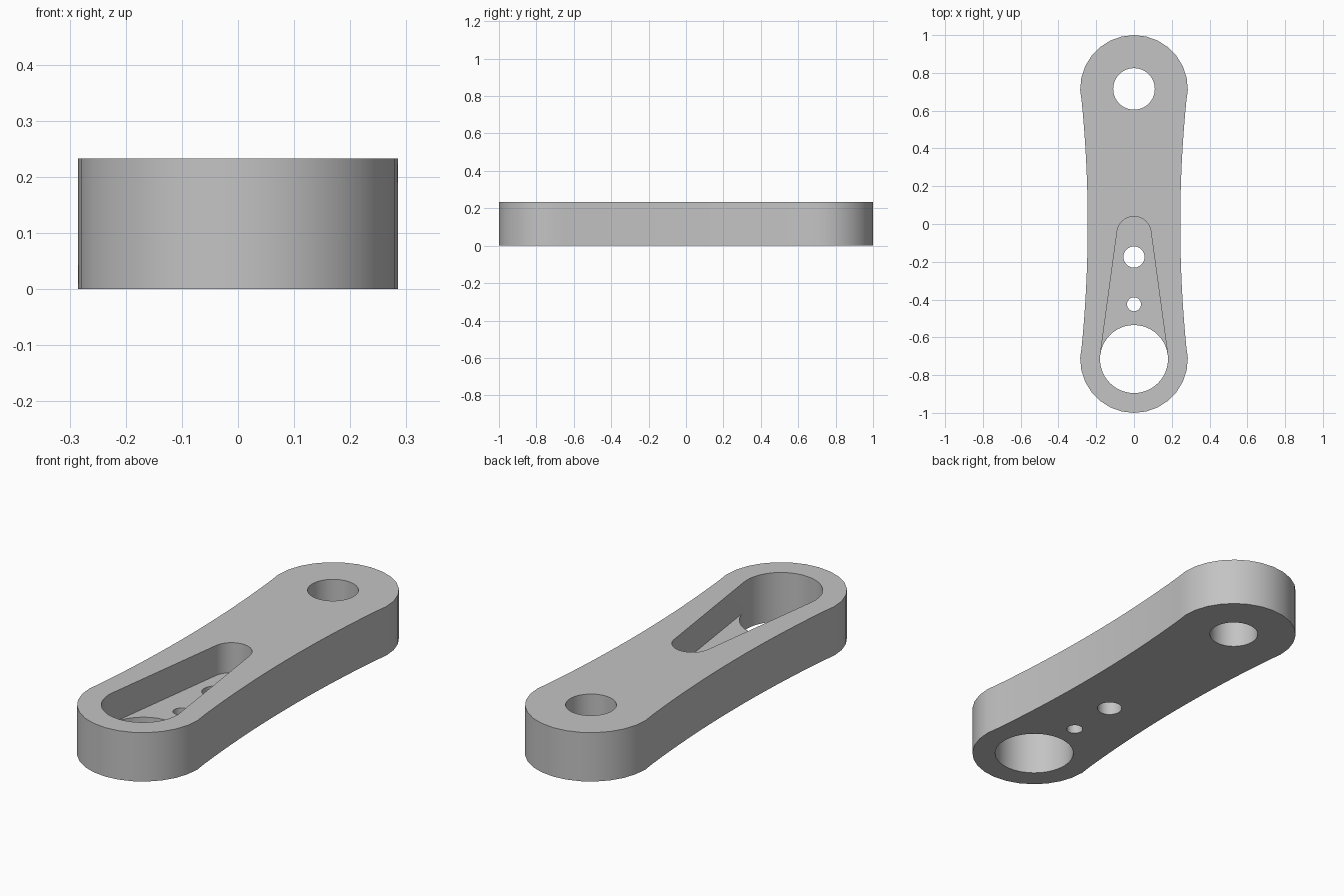
import bpy, bmesh, math

cube = bpy.data.objects.get("Cube")
if cube:
    bpy.data.objects.remove(cube)

HEIGHT, FLOOR = 0.233, 0.09      # top of the arm, floor of the pocket
END_Y, END_R, WAIST = 0.715, 0.285, 0.245


def arc(cy, r, start, end, steps):
    """Points on an arc centred on x = 0, angles in degrees."""
    angles = [math.radians(start + (end - start) * i / steps) for i in range(steps + 1)]
    return [(r * math.cos(a), cy + r * math.sin(a)) for a in angles]


def circle(cy, r, steps=48):
    return arc(cy, r, 0, 360, steps)[:-1]


def outline():
    """Two rounded ends joined by gently hollowed sides."""
    back = arc(END_Y, END_R, -14, 194, 16)
    x_end, y_end = back[0]
    side = []
    for i in range(1, 16):
        t = 1 - i / 8
        side.append((-(WAIST + (x_end - WAIST) * t * t), y_end * t))
    half = back + side
    other = [(-x, -y) for x, y in back + side]
    return half + other


def wall(bm, points, z0, z1):
    """Upright wall following a closed loop."""
    low = [bm.verts.new((x, y, z0)) for x, y in points]
    high = [bm.verts.new((x, y, z1)) for x, y in points]
    for i in range(len(points)):
        j = (i + 1) % len(points)
        bm.faces.new((low[i], low[j], high[j], high[i]))


bm = bmesh.new()
# Outer wall and plain bore
wall(bm, outline(), 0, HEIGHT)
wall(bm, circle(END_Y, 0.11), 0, HEIGHT)
# Tapered pocket, open into the large bore
pocket = arc(-0.05, 0.09, 7.5, 172.5, 22) + arc(-END_Y, 0.18, 172.5, 367.5, 26)
wall(bm, pocket, FLOOR, HEIGHT)
wall(bm, circle(-END_Y, 0.18), 0, FLOOR)
# Small holes through the pocket floor
wall(bm, circle(-0.175, 0.056), 0, FLOOR)
wall(bm, circle(-0.425, 0.037), 0, FLOOR)
bmesh.ops.remove_doubles(bm, verts=bm.verts[:], dist=0.0002)

# Flat faces: fill the open edges at each level
for z in (0, FLOOR, HEIGHT):
    rim = [e for e in bm.edges
           if e.is_boundary and all(abs(v.co.z - z) < 0.001 for v in e.verts)]
    bmesh.ops.triangle_fill(bm, edges=rim, use_beauty=True, use_dissolve=False)
bmesh.ops.recalc_face_normals(bm, faces=bm.faces[:])

mesh = bpy.data.meshes.new("link_arm")
bm.to_mesh(mesh)
bm.free()
arm = bpy.data.objects.new("link_arm", mesh)
bpy.context.collection.objects.link(arm)

# Plain grey
grey = bpy.data.materials.new("plain_grey")
grey.use_nodes = True
colour = (0.55, 0.55, 0.55, 1)
grey.diffuse_color = colour
grey.node_tree.nodes["Principled BSDF"].inputs["Base Color"].default_value = colour
mesh.materials.append(grey)

bpy.context.view_layer.objects.active = arm
arm.select_set(True)
bpy.ops.object.shade_smooth_by_angle(angle=math.radians(30))
